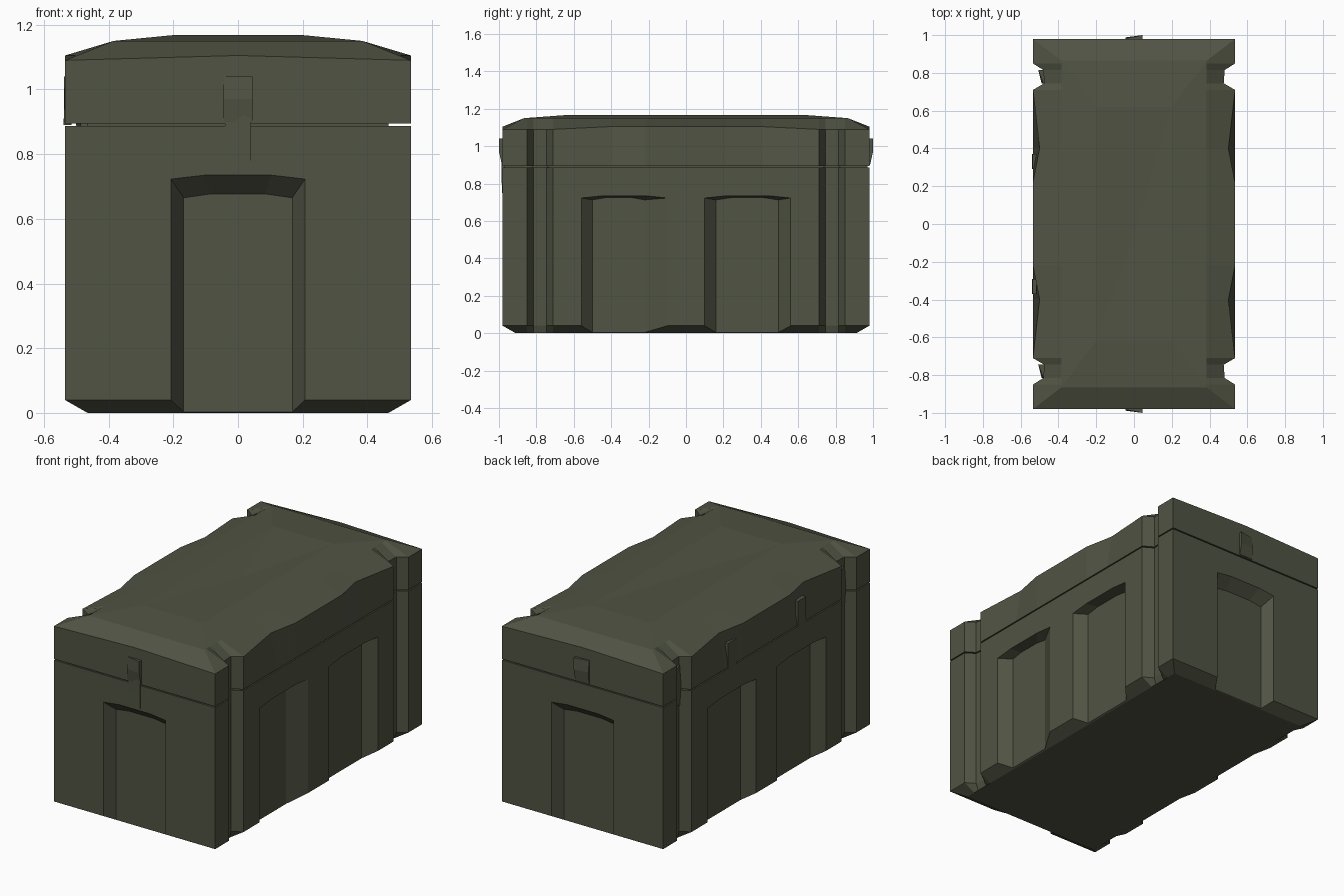
import bpy, bmesh

if "Cube" in bpy.data.objects:
    bpy.data.objects.remove(bpy.data.objects["Cube"])

olive = bpy.data.materials.new("dark_olive")
olive.diffuse_color = (0.080, 0.087, 0.056, 1)
olive.use_nodes = True
olive.node_tree.nodes["Principled BSDF"].inputs["Base Color"].default_value = olive.diffuse_color
X, Y = 0.535, 0.98


def finish(name, bm):
    bmesh.ops.remove_doubles(bm, verts=bm.verts, dist=0.0005)
    bmesh.ops.dissolve_degenerate(bm, edges=bm.edges, dist=0.0005)
    bmesh.ops.recalc_face_normals(bm, faces=bm.faces)
    me = bpy.data.meshes.new(name)
    bm.to_mesh(me)
    bm.free()
    ob = bpy.data.objects.new(name, me)
    bpy.context.collection.objects.link(ob)
    me.materials.append(olive)
    return ob


def loft(name, rings, peak=None):
    """Skin a stack of equal-length rings; optional peak vertex fans the top."""
    bm = bmesh.new()
    vs = [[bm.verts.new(p) for p in r] for r in rings]
    n = len(vs[0])
    for a, b in zip(vs, vs[1:]):
        for i in range(n):
            j = (i + 1) % n
            bm.faces.new((a[i], a[j], b[j], b[i]))
    bm.faces.new(vs[0][::-1])
    if peak:
        c = bm.verts.new(peak)
        for i in range(n):
            bm.faces.new((vs[-1][i], vs[-1][(i + 1) % n], c))
    else:
        bm.faces.new(vs[-1])
    return finish(name, bm)


# Half side outline as (y, inset): corner grooves and shallow mid dents
half = [(0.22, 0), (0.40, 0), (0.71, 0), (0.745, 0.06), (0.815, 0.055), (0.85, 0), (Y, 0)]
side = [(-y, d) for y, d in reversed(half)] + half


def outline(z, dent=0.0):
    right = [(X - d - (dent if abs(y) == 0.40 else 0), y) for y, d in side]
    pts = right + [(0, Y)] + [(-x, -y) for x, y in right] + [(0, -Y)]
    return [(x, y, z) for x, y in pts]


def clamp(ring, mx, my, z):
    return [(max(-mx, min(mx, x)), max(-my, min(my, y)), z) for x, y, _ in ring]


# Body with chamfered foot
base = outline(0.04)
body = loft("crate_body", [clamp(base, 0.465, 0.91, 0), base, outline(0.887)])


def recess(axis, sign, a0, a1, b0, b1, depth, z_out, z_in):
    """Cut a tapered panel, open at the bottom, into one wall."""
    wall = X if axis == 'x' else Y

    def ring(off, lo, hi, z):
        pts = [(lo, -0.1), (hi, -0.1), (hi, z - 0.012), (hi * .75 + lo * .25, z),
               (hi * .25 + lo * .75, z), (lo, z - 0.012)]
        d = sign * (wall - off)
        return [(d, t, h) if axis == 'x' else (t, d, h) for t, h in pts]
    cutter = loft("recess_cutter", [ring(-0.05, a0, a1, z_out), ring(0, a0, a1, z_out),
                                    ring(depth, b0, b1, z_in)])
    cutter.hide_render = True
    cutter.hide_viewport = True
    m = body.modifiers.new("recess", 'BOOLEAN')
    m.operation = 'DIFFERENCE'
    m.solver = 'EXACT'
    m.object = cutter


for s in (-1, 1):
    recess('y', s, -0.207, 0.207, -0.168, 0.168, 0.065, 0.735, 0.677)
    recess('x', s, 0.10, 0.56, 0.16, 0.495, 0.062, 0.735, 0.725)
    recess('x', s, -0.56, -0.10, -0.50, -0.22 if s > 0 else -0.16, 0.062, 0.735, 0.725)

# Lid with sloped, slightly sagging top
rim = [(x, y, 1.09 + (0.015 if abs(y) < 0.6 or x == 0 else 0))
       for x, y, z in outline(0, 0.035)]
loft("lid", [outline(0.894), rim, clamp(rim, 0.385, 0.865, 1.15),
             clamp(rim, 0.20, 0.62, 1.168)], (0.02, 0.0, 1.157))

# Narrow seam strip between body and lid
loft("seam", [clamp(base, 0.465, 0.97, 0.88), clamp(base, 0.465, 0.97, 0.90)])


def clasp(name, axis, sign, t, wall, z0, z1, w, out):
    """Wedge clasp: full width at the foot, one top corner sunk to the wall."""
    def ring(z, o0, o1):
        pts = [(t - w, -0.02), (t + w, -0.02), (t + w, o1), (t - w, o0)]
        return [(sign * (wall + o), u, z) if axis == 'x' else (u, sign * (wall + o), z)
                for u, o in pts]
    return loft(name, [ring(z0, 0.004, 0.004), ring(z0 + 0.5 * (z1 - z0), out * 0.4, out),
                       ring(z1, 0.003, out)])


# End clasps and the flat catch plate on the front
for s, n in ((-1, "front"), (1, "back")):
    clasp(n + "_clasp", 'y', s, 0.0, Y, 0.90, 1.04, 0.045, 0.02)
clasp("front_catch", 'y', -1, 0.0, Y, 0.75, 0.93, 0.04, 0.006)

# Hinges along the left side
for y in (-0.33, 0.33):
    clasp("hinge", 'x', -1, y, X, 0.89, 1.04, 0.04, 0.003)
for y in (-0.78, 0.78):
    clasp("groove_hinge", 'x', -1, y, X - 0.058, 0.80, 1.04, 0.035, 0.03)
